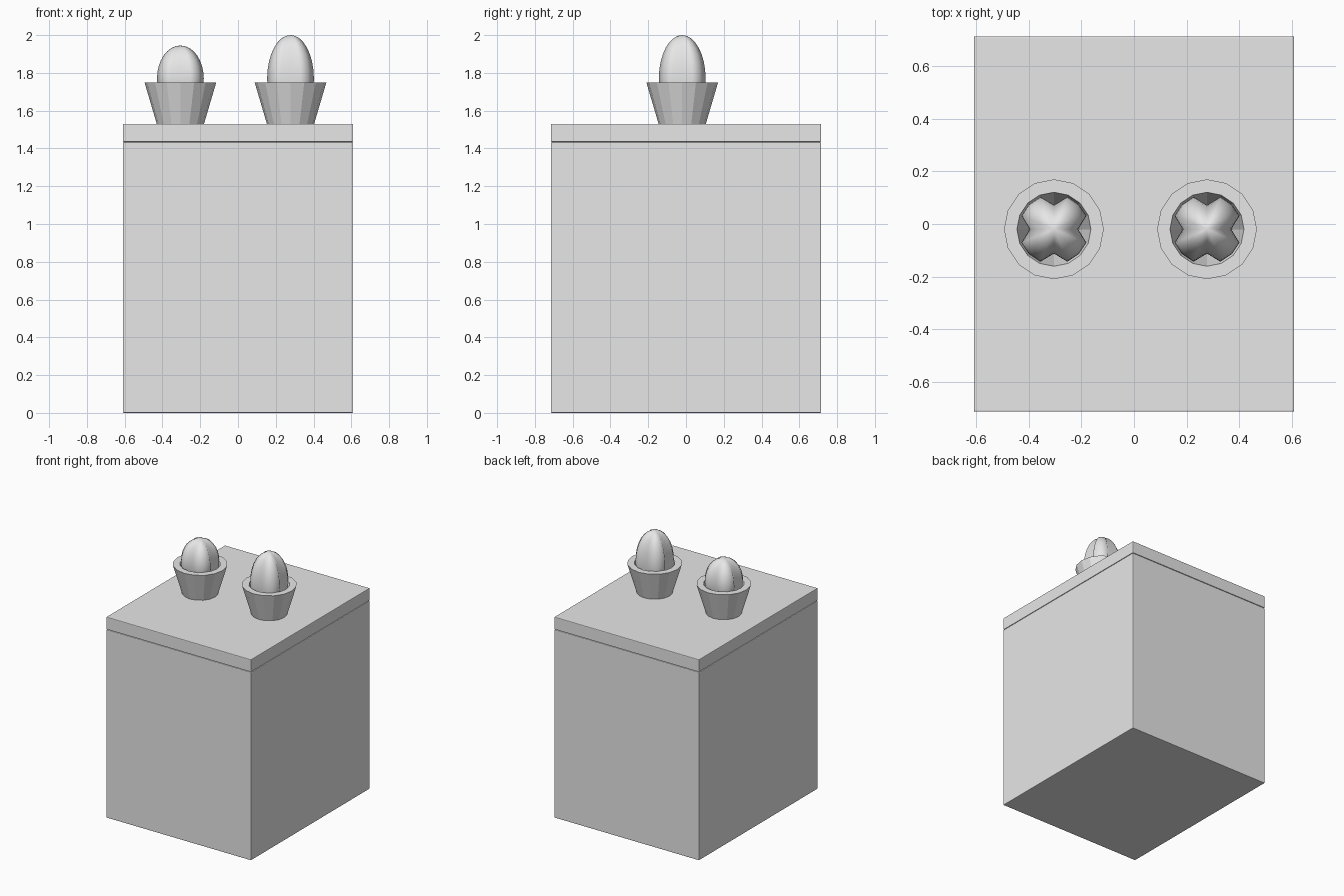
import bpy, bmesh
from math import sin, cos, pi

cube = bpy.data.objects.get("Cube")
if cube:
    bpy.data.objects.remove(cube, do_unlink=True)

grey = bpy.data.materials.new("light grey")
grey.use_nodes = True
grey.diffuse_color = (0.8, 0.8, 0.8, 1)
grey.node_tree.nodes["Principled BSDF"].inputs["Base Color"].default_value = (0.8, 0.8, 0.8, 1)


def add_object(name, bm, location=(0, 0, 0), smooth=False):
    bmesh.ops.recalc_face_normals(bm, faces=bm.faces)
    for face in bm.faces:
        face.smooth = smooth
    mesh = bpy.data.meshes.new(name)
    bm.to_mesh(mesh)
    bm.free()
    mesh.materials.append(grey)
    obj = bpy.data.objects.new(name, mesh)
    obj.location = location
    bpy.context.collection.objects.link(obj)
    return obj


def box(name, low, high):
    bm = bmesh.new()
    bmesh.ops.create_cube(bm, size=1)
    bmesh.ops.scale(bm, vec=(1.22, 1.43, high - low), verts=bm.verts)
    obj = add_object(name, bm, (0, 0, (low + high) / 2))
    bevel = obj.modifiers.new("soft_edges", "BEVEL")
    bevel.width = 0.005
    bevel.segments = 2


def lathe(profile, sides=16, groove=1.0):
    """Turn (radius, height) points; every fourth column is pulled in by groove."""
    bm = bmesh.new()
    rings = []
    for radius, height in profile:
        ring = []
        for i in range(sides):
            r = radius * (groove if i % 4 == 0 else 1)
            a = 2 * pi * i / sides
            ring.append(bm.verts.new((r * cos(a), r * sin(a), height)))
        rings.append(ring)
    for lower, upper in zip(rings, rings[1:]):
        for i in range(sides):
            j = (i + 1) % sides
            bm.faces.new((lower[i], lower[j], upper[j], upper[i]))
    bm.faces.new(rings[0])
    bm.faces.new(rings[-1])
    bmesh.ops.remove_doubles(bm, verts=bm.verts, dist=0.0005)
    return bm


# Cabinet and its top slab
box("cabinet_body", 0, 1.433)
box("cabinet_top", 1.435, 1.53)

# Two potted cacti: hollow faceted pot, ribbed egg-shaped plant
pot_profile = [(0.125, 1.53), (0.19, 1.75), (0.141, 1.75), (0.095, 1.57)]
for side, x, half_height in (("right", -0.305, 0.175), ("left", 0.278, 0.23)):
    add_object(side + "_pot", lathe(pot_profile), (x, -0.02, 0))
    rows = 16
    egg = []
    for k in range(rows + 1):
        a = -pi / 2 + pi * k / rows
        egg.append((0.134 * cos(a), 1.77 + half_height * sin(a)))
    add_object(side + "_cactus", lathe(egg, groove=0.69), (x, -0.02, 0), smooth=True)
